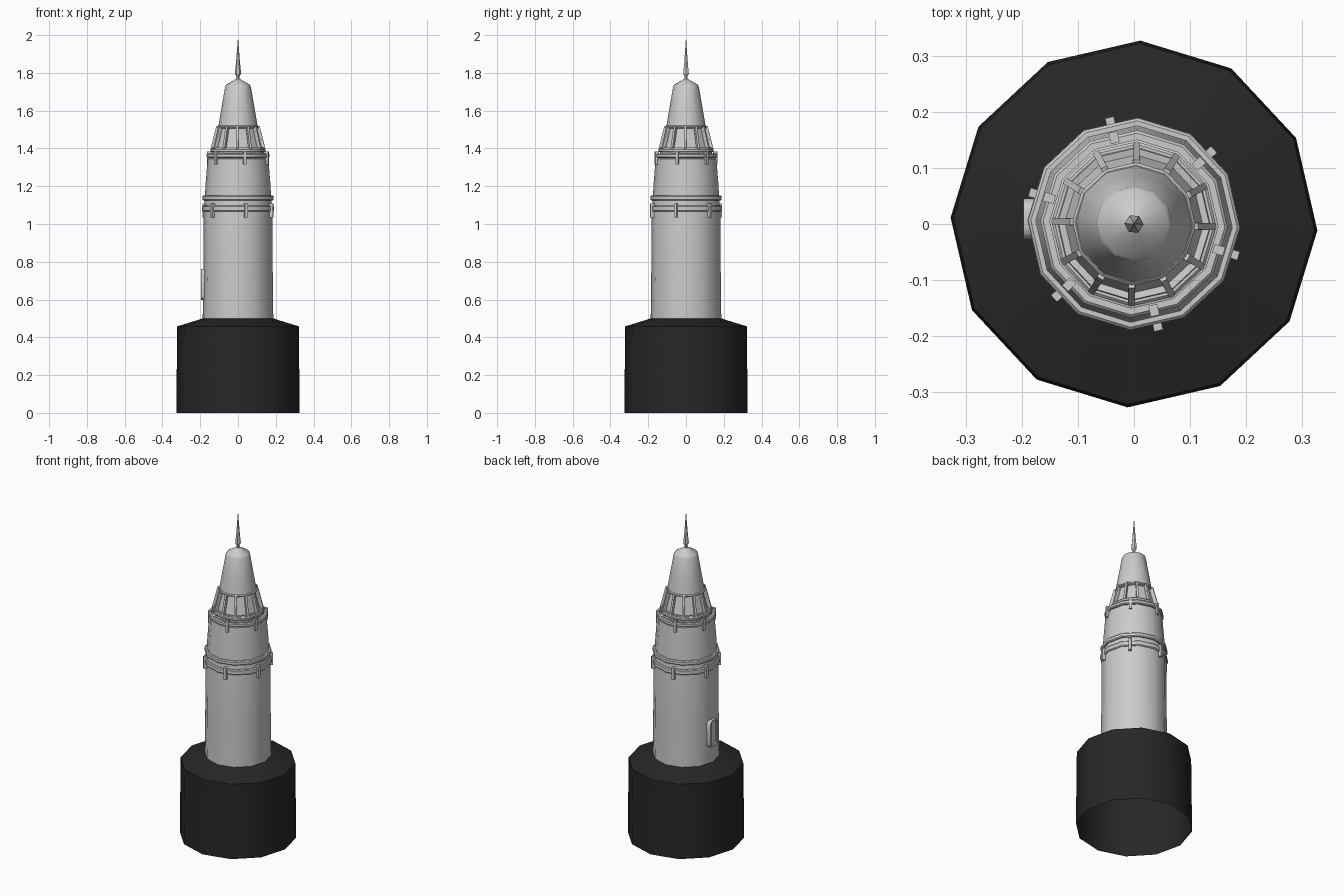
import bpy, bmesh
from math import cos, sin, pi, radians
from mathutils import Matrix, Vector

if "Cube" in bpy.data.objects:
    bpy.data.objects.remove(bpy.data.objects["Cube"])

PHASE = radians(-2)
SIDES = 12


def finish(name, bm, mat=None, smooth=True, angle=35):
    bmesh.ops.recalc_face_normals(bm, faces=bm.faces)
    me = bpy.data.meshes.new(name)
    bm.to_mesh(me)
    bm.free()
    ob = bpy.data.objects.new(name, me)
    bpy.context.collection.objects.link(ob)
    if mat:
        me.materials.append(mat)
    if smooth:
        bpy.ops.object.select_all(action='DESELECT')
        ob.select_set(True)
        bpy.context.view_layer.objects.active = ob
        bpy.ops.object.shade_smooth_by_angle(angle=radians(angle))
    return ob


def lathe_bm(profile, sides=SIDES, loop=False):
    """Revolve (radius, z) points; radius 0 becomes a tip."""
    bm = bmesh.new()
    rings = []
    for r, z in profile:
        if r == 0:
            rings.append([bm.verts.new((0, 0, z))] * sides)
        else:
            rings.append([bm.verts.new((r * cos(PHASE + 2 * pi * i / sides),
                                        r * sin(PHASE + 2 * pi * i / sides), z))
                          for i in range(sides)])
    pairs = list(zip(rings, rings[1:]))
    if loop:
        pairs.append((rings[-1], rings[0]))
    for a, b in pairs:
        for i in range(sides):
            j = (i + 1) % sides
            vs = list(dict.fromkeys([a[i], a[j], b[j], b[i]]))
            bm.faces.new(vs)
    return bm


def hoop(name, r_in, r_out, z0, z1):
    b = 0.005
    finish(name, lathe_bm([(r_in, z0), (r_out - b, z0), (r_out, z0 + b), (r_out, z1 - b),
                           (r_out - b, z1), (r_in, z1)], loop=True))


def tabs(name, radius, depth, width, z0, z1, tilt=0, count=6, step=0):
    """Small blocks spread round the tower at face centres."""
    bm = bmesh.new()
    for k in range(count):
        ang = PHASE - pi / 12 + step + 2 * pi * k / count
        m = (Matrix.Rotation(ang, 4, 'Z') @ Matrix.Translation((radius, 0, (z0 + z1) / 2))
             @ Matrix.Rotation(tilt, 4, 'Y') @ Matrix.Diagonal((depth, width, z1 - z0, 1)))
        bmesh.ops.create_cube(bm, size=1, matrix=m)
    finish(name, bm, smooth=False)


dark = bpy.data.materials.new("dark_stone")
dark.diffuse_color = (0.02, 0.02, 0.02, 1)
dark.use_nodes = True
dark.node_tree.nodes["Principled BSDF"].inputs["Base Color"].default_value = dark.diffuse_color

# Wide hollow foundation, open underneath
finish("foundation", lathe_bm([(0.327, 0), (0.322, 0.458), (0.187, 0.5)]), dark)

# Main shaft and the narrower watch room above it
finish("shaft", lathe_bm([(0.187, 0.5), (0.184, 0.75), (0.182, 1.07), (0.176, 1.14)]))
finish("watch_room", lathe_bm([(0.176, 1.14), (0.171, 1.22), (0.161, 1.345),
                               (0.146, 1.35), (0.138, 1.365)]))

# Gallery hoops and their brackets
hoop("lower_hoop", 0.170, 0.190, 1.066, 1.097)
hoop("middle_hoop", 0.166, 0.189, 1.125, 1.150)
hoop("upper_hoop", 0.150, 0.167, 1.350, 1.373)
hoop("lantern_sill", 0.122, 0.147, 1.380, 1.400)
tabs("lower_brackets", 0.184, 0.022, 0.016, 1.035, 1.108)
tabs("upper_brackets", 0.158, 0.020, 0.016, 1.315, 1.385)

# Lantern: twelve tapered faces with sunken panes
bm = lathe_bm([(0.137, 1.36), (0.137, 1.40), (0.107, 1.515)])
bmesh.ops.recalc_face_normals(bm, faces=bm.faces)
panes = [f for f in bm.faces if f.calc_center_median().z > 1.42]
bmesh.ops.inset_individual(bm, faces=panes, thickness=0.009, depth=0)
bmesh.ops.inset_individual(bm, faces=panes, thickness=0.001, depth=-0.012)
finish("lantern", bm, smooth=False)

# Glazing bars standing proud of the lantern corners
tabs("glazing_bars", 0.124, 0.012, 0.012, 1.395, 1.52, tilt=-0.25, count=12, step=pi / 12)
hoop("lantern_top_band", 0.090, 0.110, 1.508, 1.522)

# Roof and spire
finish("roof", lathe_bm([(0.104, 1.518), (0.090, 1.60), (0.068, 1.728),
                         (0.062, 1.738), (0.010, 1.768)]))
finish("spire", lathe_bm([(0.008, 1.762), (0.008, 1.782), (0.017, 1.795),
                          (0.011, 1.85), (0, 1.99)], sides=6))

# Rounded door: raised frame with a sunken panel on the left side
bm = bmesh.new()
hw, hh, rad = 0.036, 0.082, 0.022
outline = []
for sy, sz, a0 in ((1, 1, 0), (-1, 1, 90), (-1, -1, 180), (1, -1, 270)):
    for s in range(4):
        a = radians(a0 + 30 * s)
        outline.append((sy * (hw - rad) + rad * cos(a), sz * (hh - rad) + rad * sin(a)))
front = bm.faces.new([bm.verts.new((-0.17, 0.009 + y, 0.68 + z)) for y, z in outline])
ext = bmesh.ops.extrude_face_region(bm, geom=[front])
bmesh.ops.translate(bm, verts=[v for v in ext["geom"] if isinstance(v, bmesh.types.BMVert)],
                    vec=(-0.027, 0, 0))
bmesh.ops.recalc_face_normals(bm, faces=bm.faces)
face = [min(bm.faces, key=lambda f: f.calc_center_median().x)]
bmesh.ops.inset_individual(bm, faces=face, thickness=0.010, depth=0)
bmesh.ops.inset_individual(bm, faces=face, thickness=0.001, depth=-0.007)
finish("door", bm)
